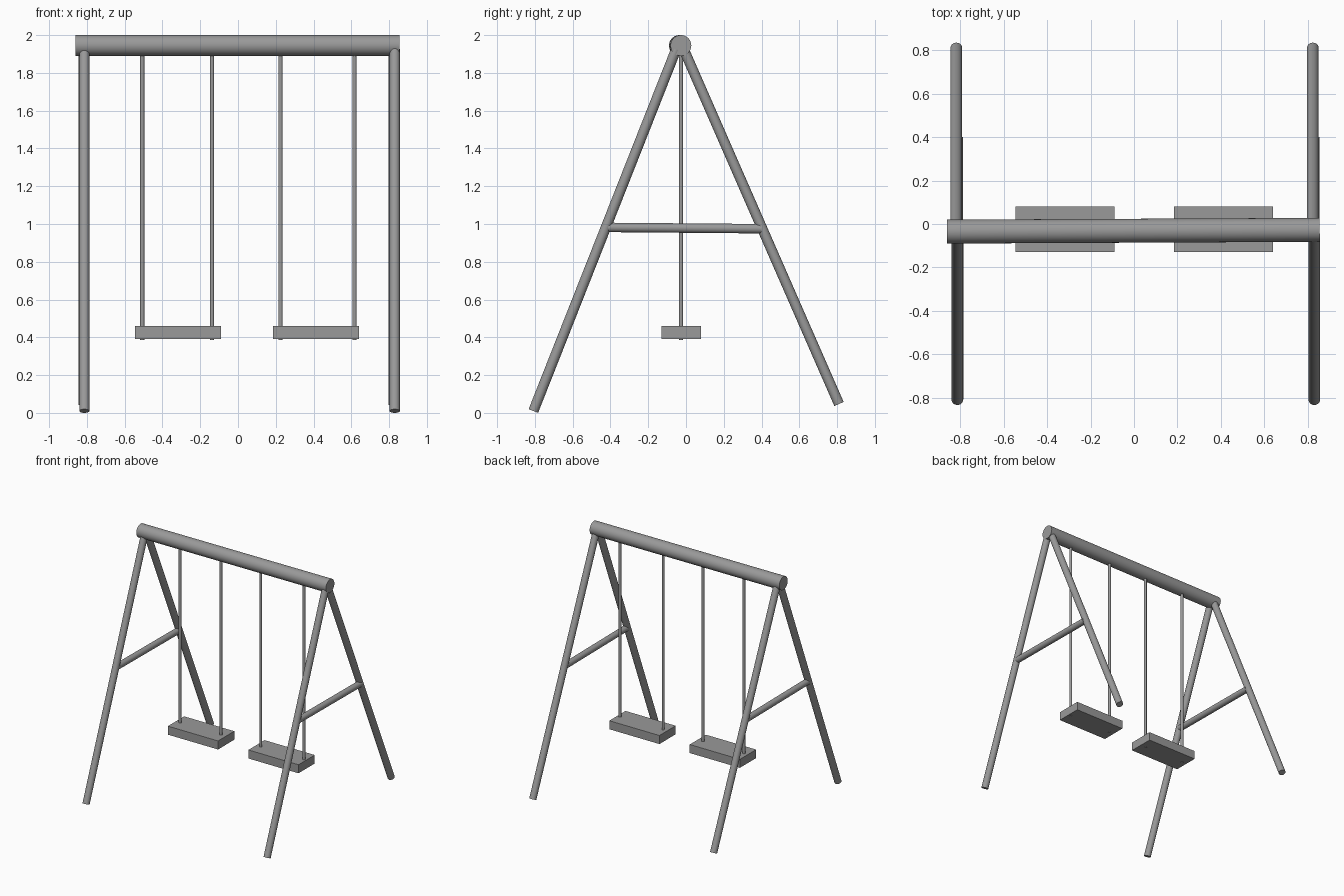
import bpy
from mathutils import Vector

if "Cube" in bpy.data.objects:
    bpy.data.objects.remove(bpy.data.objects["Cube"], do_unlink=True)

grey = bpy.data.materials.new("plain grey")
grey.use_nodes = True
GREY = (0.32, 0.32, 0.32, 1)
grey.diffuse_color = GREY
grey.node_tree.nodes["Principled BSDF"].inputs["Base Color"].default_value = GREY


def pole(name, start, end, radius, sides=32):
    """Smooth round pole with flat caps between two points."""
    start, end = Vector(start), Vector(end)
    axis = end - start
    bpy.ops.mesh.primitive_cylinder_add(
        vertices=sides, radius=radius, depth=axis.length, location=(start + end) / 2,
        rotation=axis.to_track_quat("Z", "Y").to_euler())
    obj = bpy.context.object
    obj.name = name
    obj.data.materials.append(grey)
    bpy.ops.object.shade_smooth_by_angle()


def board(name, low, high):
    """Box between two opposite corners."""
    low, high = Vector(low), Vector(high)
    bpy.ops.mesh.primitive_cube_add(size=1, location=(low + high) / 2)
    obj = bpy.context.object
    obj.name = name
    obj.scale = high - low
    bpy.ops.object.transform_apply(location=False, rotation=False, scale=True)
    obj.data.materials.append(grey)


# Top beam
pole("top_beam", (-0.86, -0.035, 1.945), (0.855, -0.027, 1.945), 0.055, 48)

# A-frames: a front leg, a back leg and a crossbar at each end
for side, front_x, back_x in (("right", -0.813, -0.818), ("left", 0.83, 0.823)):
    pole(side + "_front_leg", (front_x, -0.808, 0.01), (front_x, -0.052, 1.925), 0.027)
    pole(side + "_back_leg", (back_x, 0.81, 0.047), (back_x, -0.012, 1.925), 0.027)
    pole(side + "_crossbar", (front_x, -0.425, 0.982), (front_x, 0.4, 0.975), 0.025)

# Swings: a seat hung on two ropes
for side, low_x, high_x, ropes in (("right", -0.545, -0.09, (-0.507, -0.137)),
                                   ("left", 0.185, 0.64, (0.225, 0.617))):
    board(side + "_seat", (low_x, -0.13, 0.39), (high_x, 0.08, 0.46))
    for number, x in enumerate(ropes, 1):
        pole(f"{side}_rope_{number}", (x, -0.026, 0.386), (x, -0.026, 1.92), 0.011, 16)
